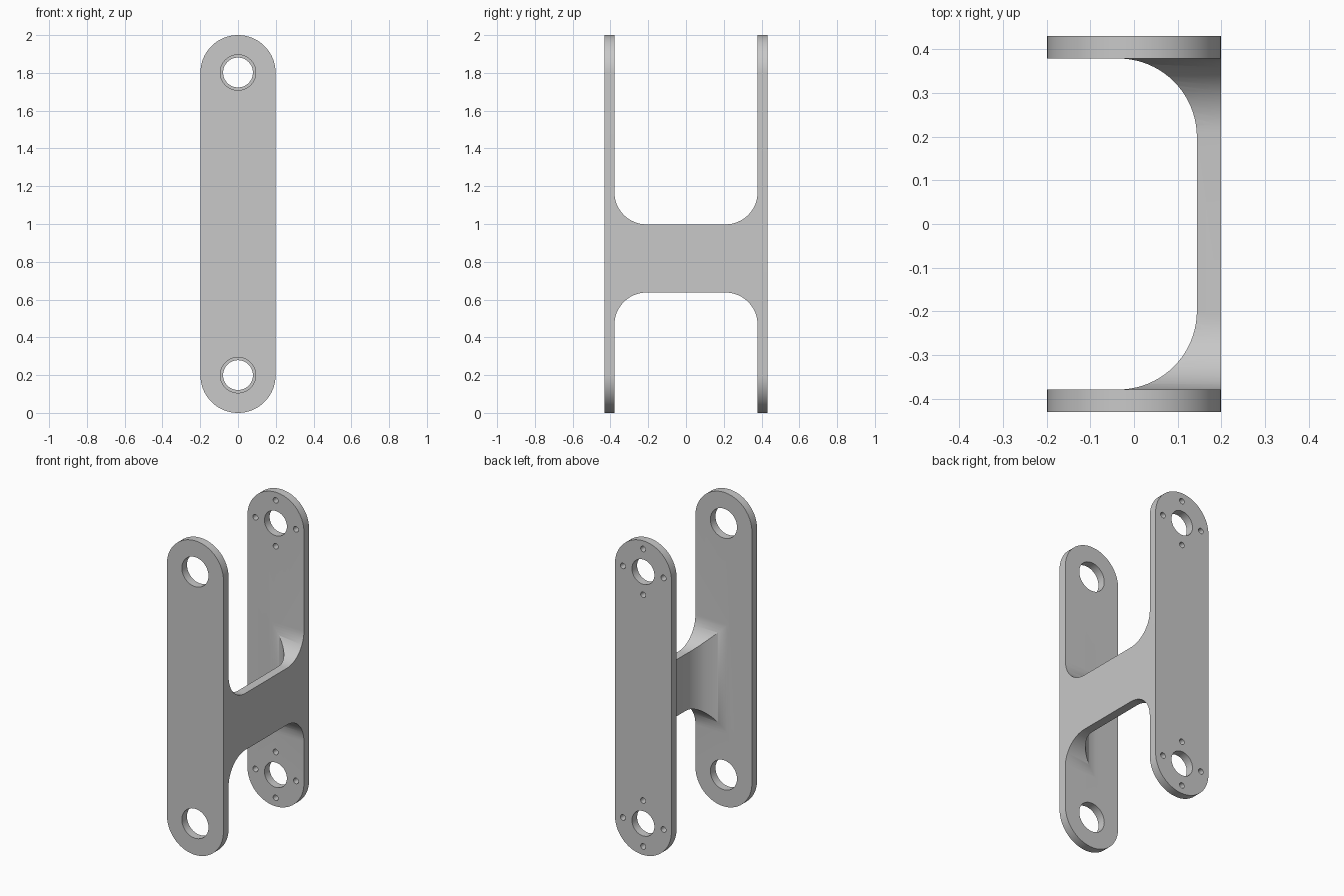
import bpy, bmesh, math
from mathutils import Vector

if "Cube" in bpy.data.objects:
    bpy.data.objects.remove(bpy.data.objects["Cube"])

W = 0.199                # half width of a plate
Y_IN, Y_OUT = 0.379, 0.431
Z_LOW, Z_HIGH = 0.2, 1.802

grey = bpy.data.materials.new("light grey")
grey.diffuse_color = (0.58, 0.58, 0.58, 1)
grey.use_nodes = True
grey.node_tree.nodes["Principled BSDF"].inputs["Base Color"].default_value = grey.diffuse_color


def arc(cx, cy, r, a0, a1, n):
    """Points on an arc, angles in degrees."""
    return [(cx + r * math.cos(math.radians(a0 + (a1 - a0) * i / n)),
             cy + r * math.sin(math.radians(a0 + (a1 - a0) * i / n)))
            for i in range(n + 1)]


def prism(name, points, place, direction):
    """Extrude a flat outline; place() maps 2D points into space."""
    bm = bmesh.new()
    face = bm.faces.new([bm.verts.new(place(u, v)) for u, v in points])
    res = bmesh.ops.extrude_face_region(bm, geom=[face])
    verts = [g for g in res["geom"] if isinstance(g, bmesh.types.BMVert)]
    bmesh.ops.translate(bm, vec=Vector(direction), verts=verts)
    bmesh.ops.recalc_face_normals(bm, faces=bm.faces)
    mesh = bpy.data.meshes.new(name)
    bm.to_mesh(mesh)
    bm.free()
    mesh.materials.append(grey)
    obj = bpy.data.objects.new(name, mesh)
    bpy.context.collection.objects.link(obj)
    return obj


def boolean(obj, other, operation):
    """Apply a boolean and remove the helper."""
    mod = obj.modifiers.new("cut", 'BOOLEAN')
    mod.object, mod.operation, mod.solver = other, operation, 'EXACT'
    bpy.context.view_layer.update()
    graph = bpy.context.evaluated_depsgraph_get()
    mesh = bpy.data.meshes.new_from_object(obj.evaluated_get(graph))
    obj.modifiers.clear()
    obj.data = mesh
    bpy.data.objects.remove(other)


def drill(plate, x, z, r, n, y0):
    hole = prism("hole_cutter", arc(x, z, r, 0, 360, n)[:-1],
                 lambda u, v: (u, y0 - 0.1, v), (0, 0.3, 0))
    hole.hide_render = True
    boolean(plate, hole, 'DIFFERENCE')


# Rounded end plates with bearing holes
outline = arc(0, 2 - W, W, 0, 180, 40) + arc(0, W, W, 180, 360, 40)
plates = []
for name, y0, bore in (("front_plate", -Y_OUT, 0.094), ("back_plate", Y_IN, 0.079)):
    plate = prism(name, outline, lambda u, v: (u, y0, v), (0, Y_OUT - Y_IN, 0))
    for z in (Z_LOW, Z_HIGH):
        drill(plate, 0, z, bore, 48, y0)
        # Screw holes around the bore, only on the back plate
        if name == "back_plate":
            for dx, dz in ((1, 0), (-1, 0), (0, 1), (0, -1)):
                drill(plate, dx * 0.143, z + dz * 0.146, 0.018, 16, y0)
    plates.append(plate)

# Bridge: side outline flaring into the plates
R, TOP, BOT, OVER = 0.17, 0.998, 0.637, Y_IN + 0.02
c = Y_IN - R
side = ([(OVER, TOP + R)] + arc(c, TOP + R, R, 0, -90, 16)
        + arc(-c, TOP + R, R, -90, -180, 16) + [(-OVER, TOP + R)]
        + [(-OVER, BOT - R)] + arc(-c, BOT - R, R, 180, 90, 16)
        + arc(c, BOT - R, R, 90, 0, 16) + [(OVER, BOT - R)])
bridge = prism("bridge", side, lambda u, v: (-0.3, u, v), (0.6, 0, 0))

# Bridge: plan outline, a thin web curving onto the inner plate faces
R2, XI = 0.18, 0.144
c2 = Y_IN - R2
plan = ([(W, -OVER), (W, OVER), (XI - R2, OVER)]
        + arc(XI - R2, c2, R2, 90, 0, 20)
        + arc(XI - R2, -c2, R2, 0, -90, 20) + [(XI - R2, -OVER)])
web = prism("web_cutter", plan, lambda u, v: (u, v, 0.2), (0, 0, 1.3))
web.hide_render = True
boolean(bridge, web, 'INTERSECT')

# Join everything into one solid
for plate in plates:
    boolean(bridge, plate, 'UNION')
bridge.name = "bracket"
bm = bmesh.new()
bm.from_mesh(bridge.data)
bmesh.ops.remove_doubles(bm, verts=bm.verts, dist=1e-5)
bmesh.ops.dissolve_limit(bm, angle_limit=math.radians(0.2),
                         verts=bm.verts, edges=bm.edges)
bm.to_mesh(bridge.data)
bm.free()

bpy.context.view_layer.objects.active = bridge
bridge.select_set(True)
bpy.ops.object.shade_smooth_by_angle(angle=math.radians(30))
